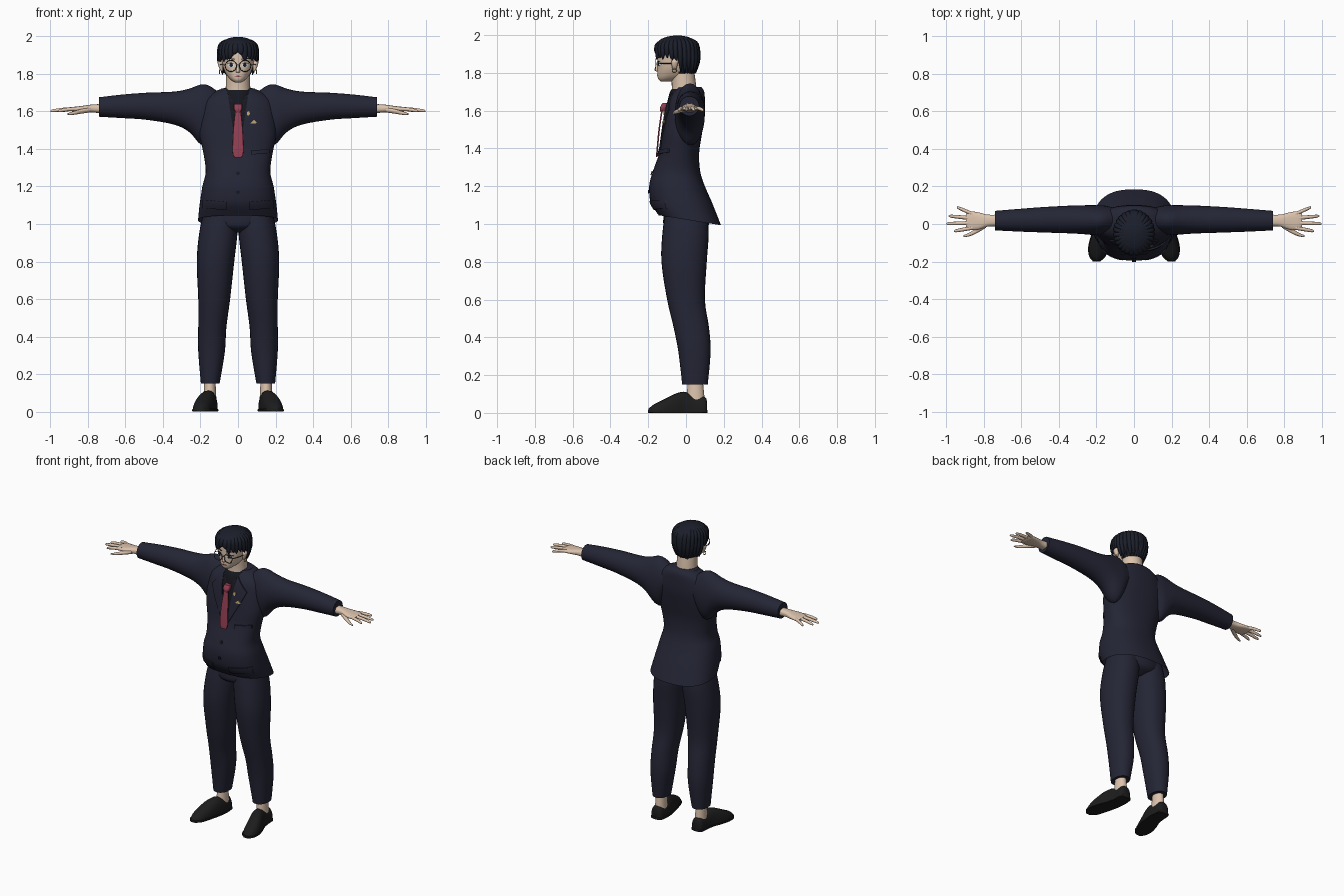
import bpy, bmesh, math, random
from mathutils import Vector
from mathutils.bvhtree import BVHTree

random.seed(4)
if "Cube" in bpy.data.objects:
    bpy.data.objects.remove(bpy.data.objects["Cube"])


def material(name, *rgb):
    m = bpy.data.materials.new(name)
    m.use_nodes = True
    m.diffuse_color = (*rgb, 1)
    m.node_tree.nodes["Principled BSDF"].inputs["Base Color"].default_value = (*rgb, 1)
    return m


NAVY = material("navy cloth", .018, .019, .036)
HAIR = material("blue black hair", .011, .013, .023)
SKIN = material("skin", .72, .55, .42)
RED = material("dusty red", .30, .05, .085)
SHIRT = material("black shirt", .008, .009, .014)
LEATHER = material("black leather", .012, .012, .012)
GOLD = material("gold", .5, .36, .16)
WHITE = material("eye white", .8, .8, .8)
FRAME = material("dark frame", .03, .03, .035)


def finish(name, bm, mat, angle=50):
    bmesh.ops.recalc_face_normals(bm, faces=bm.faces)
    me = bpy.data.meshes.new(name)
    bm.to_mesh(me)
    bm.free()
    for p in me.polygons:
        p.use_smooth = True
    me.set_sharp_from_angle(angle=math.radians(angle))
    me.materials.append(mat)
    ob = bpy.data.objects.new(name, me)
    bpy.context.collection.objects.link(ob)
    return ob


def spline(rows, steps):
    """Catmull-Rom through rows of numbers."""
    out = []
    for i in range(len(rows) - 1):
        q = [rows[max(0, min(len(rows) - 1, i + k))] for k in (-1, 0, 1, 2)]
        for s in range(steps):
            t = s / steps
            out.append([b + .5 * t * (c - a + t * (2*a - 5*b + 4*c - d + t * (3*(b - c) + d - a)))
                        for a, b, c, d in zip(*q)])
    return out + [list(rows[-1])]


def loft(name, axis, rows, mat, side=1, n=24, power=2, steps=4, caps=(1, 1), rule=None, drop=None):
    """Rows are (position on axis, low a, high a, low b, high b)."""
    bm = bmesh.new()
    rings = []
    for t, a0, a1, b0, b1 in spline(rows, steps):
        ring = []
        for i in range(n):
            w = math.tau * i / n
            c, s = math.cos(w), math.sin(w)
            a = (a0 + a1) / 2 + (a1 - a0) / 2 * math.copysign(abs(c) ** (2 / power), c)
            b = (b0 + b1) / 2 + (b1 - b0) / 2 * math.copysign(abs(s) ** (2 / power), s)
            p = {"x": (t, a, b), "y": (a, t, b), "z": (a, b, t)}[axis]
            p = Vector((p[0] * side, p[1], max(p[2], 0)))
            ring.append(bm.verts.new(rule(p) if rule else p))
        rings.append(ring)
    for r, q in zip(rings, rings[1:]):
        for i in range(n):
            bm.faces.new((r[i - 1], r[i], q[i], q[i - 1]))
    for flag, ring in zip(caps, (rings[0], rings[-1])):
        if flag:
            bm.faces.new(ring)
    if drop:
        gone = [f for f in bm.faces if drop(f.calc_center_median())]
        bmesh.ops.delete(bm, geom=gone, context="FACES")
    return finish(name, bm, mat)


def even(rows):
    """(z, half width, front, back) to full bounds."""
    return [(z, -w, w, f, b) for z, w, f, b in rows]


def patch(name, pts, base, mat, lift=.004, thick=.006, side=1):
    """Flat outline in x,z laid on the front of another part."""
    tree = BVHTree.FromPolygons([v.co for v in base.data.vertices],
                                [p.vertices for p in base.data.polygons])
    bm = bmesh.new()
    bm.faces.new([bm.verts.new((x * side, 0, z)) for x, z in pts])
    bmesh.ops.triangulate(bm, faces=bm.faces)
    bmesh.ops.subdivide_edges(bm, edges=bm.edges, cuts=5, use_grid_fill=True)
    for v in bm.verts:
        hit = tree.ray_cast(Vector((v.co.x, -1, v.co.z)), Vector((0, 1, 0)))[0]
        v.co.y = (hit.y if hit else -.05) - lift
    bmesh.ops.recalc_face_normals(bm, faces=bm.faces)
    if sum(f.normal.y for f in bm.faces) > 0:
        bmesh.ops.reverse_faces(bm, faces=bm.faces)
    back = bmesh.ops.extrude_face_region(bm, geom=bm.faces[:])["geom"]
    for v in (g for g in back if isinstance(g, bmesh.types.BMVert)):
        v.co.y += thick
    return finish(name, bm, mat, 30)


def disc(x, z, rx, rz, n=14):
    return [(x + rx * math.cos(math.tau * i / n), z + rz * math.sin(math.tau * i / n)) for i in range(n)]


def hoop(name, loc, r, thin, mat, turn=(math.pi / 2, 0, 0)):
    bpy.ops.mesh.primitive_torus_add(location=loc, rotation=turn, major_radius=r, minor_radius=thin,
                                     major_segments=28, minor_segments=6)
    ob = bpy.context.object
    ob.name = name
    ob.data.materials.append(mat)
    bpy.ops.object.shade_smooth()


# Jacket body, with the hem dropping toward the back
def hem(p):
    p.z -= max(0, 1.12 - p.z) * (p.y - .02) * 1.6
    return p


jacket = loft("jacket", "z", even([
    (1.02, .213, -.145, .185), (1.10, .205, -.185, .145), (1.20, .19, -.195, .10),
    (1.28, .172, -.175, .075), (1.38, .185, -.14, .07), (1.48, .205, -.125, .085),
    (1.58, .20, -.11, .10), (1.66, .18, -.09, .10), (1.705, .125, -.06, .095), (1.725, .075, -.04, .08)]),
    NAVY, n=48, power=2.4, caps=(0, 1), rule=hem)
loft("jacket_collar", "z", even([(1.67, .115, -.075, .10), (1.70, .105, -.07, .095), (1.722, .09, -.055, .08)]),
     NAVY, n=32)
loft("shirt_collar", "z", even([(1.64, .08, -.10, .07), (1.69, .08, -.088, .068), (1.715, .072, -.075, .062)]),
     SHIRT, n=32)
patch("shirt_front", [(-.06, 1.68), (0, 1.38), (.06, 1.68)], jacket, SHIRT, .003)
for side in (1, -1):
    patch("lapel", [(.055, 1.69), (.13, 1.61), (.10, 1.54), (.004, 1.36)], jacket, NAVY, .007, .007, side)
    patch("pocket_flap", [(.06, 1.075), (.06, 1.12), (.188, 1.128), (.188, 1.083)], jacket, NAVY, .009, .009, side)
patch("breast_pocket", [(.07, 1.37), (.07, 1.392), (.17, 1.40), (.17, 1.378)], jacket, NAVY, .009, .009)
for z in (1.17, 1.27):
    patch("button", disc(0, z, .01, .01), jacket, SHIRT, .007)
patch("pin", [(.065, 1.535), (.085, 1.555), (.105, 1.535)], jacket, GOLD, .012)
patch("badge", disc(.055, 1.59, .008, .012), jacket, GOLD, .012)

# Tie
loft("tie_blade", "z", [(1.355, -.018, .018, -.158, -.152), (1.385, -.029, .029, -.157, -.149),
                        (1.50, -.025, .025, -.146, -.138), (1.61, -.014, .014, -.130, -.122)],
     RED, n=16, power=5)
loft("tie_knot", "z", [(1.595, -.012, .012, -.136, -.11), (1.615, -.022, .022, -.138, -.10),
                       (1.64, -.02, .02, -.125, -.09)], RED, n=16, power=4)

# Trousers
loft("trouser_seat", "z", even([(.955, .05, -.06, .06), (.985, .15, -.115, .115),
                                (1.04, .195, -.12, .125), (1.10, .185, -.12, .10)]), NAVY, n=32)
for side in (1, -1):
    loft("trouser_leg", "z", [
        (1.06, .0, .185, -.11, .11), (.95, .003, .207, -.125, .12), (.80, .02, .22, -.13, .11),
        (.60, .042, .212, -.10, .10), (.45, .062, .212, -.065, .122), (.32, .07, .212, -.04, .13),
        (.15, .098, .198, -.02, .115)], NAVY, side, n=28, power=2.2)
    loft("ankle", "z", [(.06, .115, .185, .0, .10), (.16, .12, .18, .01, .09)], SKIN, side)
    # Shoes, toes turned out
    shoe = [(.112, .14, .17, .0, .05), (.10, .115, .19, -.05, .085), (.04, .108, .195, -.07, .095),
            (-.01, .112, .205, -.08, .112), (-.06, .122, .225, -.075, .10), (-.12, .138, .24, -.06, .07),
            (-.17, .155, .236, -.05, .045), (-.198, .185, .215, -.01, .022)]
    loft("shoe", "y", shoe, LEATHER, side, power=2.4)
    loft("sole", "y", [(y * 1.01, a - .004, b + .004, 0, .014) for y, a, b, *_ in shoe],
         LEATHER, side, power=6)

# Sleeves and hands
for side in (1, -1):
    loft("sleeve", "x", [
        (.10, -.04, .085, 1.54, 1.70), (.155, -.055, .098, 1.43, 1.738), (.20, -.06, .10, 1.425, 1.743),
        (.26, -.055, .10, 1.49, 1.722), (.34, -.05, .098, 1.53, 1.706), (.49, -.045, .09, 1.556, 1.70),
        (.62, -.04, .08, 1.565, 1.69), (.74, -.034, .07, 1.572, 1.676)], NAVY, side, n=28)
    loft("palm", "x", [(.72, -.012, .05, 1.59, 1.64), (.78, -.014, .05, 1.595, 1.637),
                       (.83, -.03, .062, 1.597, 1.63), (.875, -.032, .068, 1.599, 1.625),
                       (.895, -.022, .058, 1.605, 1.62)], SKIN, side, power=2.5)
    fingers = [("index", -.02, .96, -.038), ("middle", .005, 1.0, .002),
               ("ring", .03, .988, .043), ("little", .053, .945, .09)]
    for finger, y0, tip, y1 in fingers:
        rows = []
        for k, r in ((0, .011), (.5, .010), (.9, .008), (1, .003)):
            x, y, z = .86 + (tip - .86) * k, y0 + (y1 - y0) * k, 1.614 - .012 * k * k
            rows.append((x, y - r, y + r, z - r, z + r))
        loft(finger + "_finger", "x", rows, SKIN, side, n=10, steps=3)
    loft("thumb", "x", [(.79, -.02, .012, 1.595, 1.622), (.84, -.05, -.022, 1.588, 1.612),
                        (.88, -.066, -.047, 1.582, 1.60), (.91, -.07, -.06, 1.582, 1.59)],
         SKIN, side, n=12)

# Head and face
loft("neck", "z", even([(1.64, .075, -.08, .06), (1.72, .066, -.075, .055), (1.80, .064, -.08, .045)]), SKIN)
head = loft("head", "z", even([
    (1.755, .018, -.135, -.08), (1.768, .038, -.147, -.03), (1.79, .058, -.151, .015), (1.825, .076, -.151, .04),
    (1.87, .086, -.152, .052), (1.92, .088, -.148, .05), (1.965, .06, -.12, .02), (1.98, .02, -.07, -.03)]),
    SKIN, n=40, power=2.3)
loft("nose", "z", [(1.808, -.010, .010, -.158, -.14), (1.816, -.010, .010, -.167, -.14),
                   (1.85, -.005, .005, -.155, -.14)], SKIN, n=12)
patch("mouth", disc(0, 1.788, .018, .003), head, RED, .003)
for side in (1, -1):
    patch("eye", disc(.037, 1.847, .019, .011), head, WHITE, .002, .005, side)
    patch("iris", disc(.036, 1.847, .009, .010), head, HAIR, .004, .005, side)
    patch("eyelid", [(.016, 1.855), (.037, 1.862), (.06, 1.857), (.037, 1.857)], head, HAIR, .005, .005, side)
    patch("eyebrow", [(.016, 1.876), (.016, 1.881), (.058, 1.887), (.062, 1.882)], head, HAIR, .003, .005, side)
    loft("ear", "z", [(1.815, .08, .092, -.07, -.052), (1.84, .08, .104, -.076, -.045),
                      (1.862, .08, .108, -.078, -.04), (1.875, .085, .098, -.065, -.05)], SKIN, side, n=14)
    hoop("earring", (.098 * side, -.062, 1.812), .011, .0025, GOLD, (math.pi / 2, 0, math.pi / 2))
    hoop("spectacle_rim", (.038 * side, -.16, 1.843), .03, .0022, FRAME)
    loft("spectacle_arm", "y", [(-.158, .066, .07, 1.846, 1.85), (-.11, .087, .091, 1.848, 1.852),
                                (-.06, .092, .096, 1.848, 1.852)], FRAME, side, n=8)
loft("spectacle_bridge", "x", [(-.01, -.163, -.159, 1.847, 1.851), (.01, -.163, -.159, 1.847, 1.851)],
     FRAME, n=8)


# Hair cap, trimmed to the hairline
def bare(p):
    line = 1.915 if p.y < -.085 else 1.875 if p.y < -.035 else 1.80
    return p.z < line


loft("hair_cap", "z", even([
    (1.79, .06, -.10, .045), (1.83, .086, -.13, .062), (1.89, .10, -.157, .07), (1.94, .101, -.162, .066),
    (1.972, .082, -.142, .045), (1.99, .052, -.105, .012), (1.998, .015, -.06, -.03)]),
    HAIR, n=48, caps=(0, 1), drop=bare)

# Hair locks around the head, parted above the brow
for i in range(28):
    deg = (i + .5) * 360 / 28 - 180
    a, off = math.radians(deg), abs(deg)
    tip = 1.90 if off < 10 else 1.868 if off < 60 else 1.855 if off < 95 else 1.80
    tip += random.uniform(-.008, .012)
    tuck = .84 if off > 95 else 1.0
    sway = math.copysign(.10, deg) + random.uniform(-.05, .05)
    rows = []
    for z, reach, r, k in ((1.985, .55, .012, 0), (1.955, .86, .02, .2),
                           ((1.94 + tip) / 2, .94, .018, .5), (tip, tuck, .002, 1)):
        w = a + sway * k
        x, y = .1 * reach * math.sin(w), -.047 - .117 * reach * math.cos(w)
        rows.append((z, x - r, x + r, y - r * .75, y + r * .75))
    loft("hair_lock", "z", rows, HAIR, n=10)
